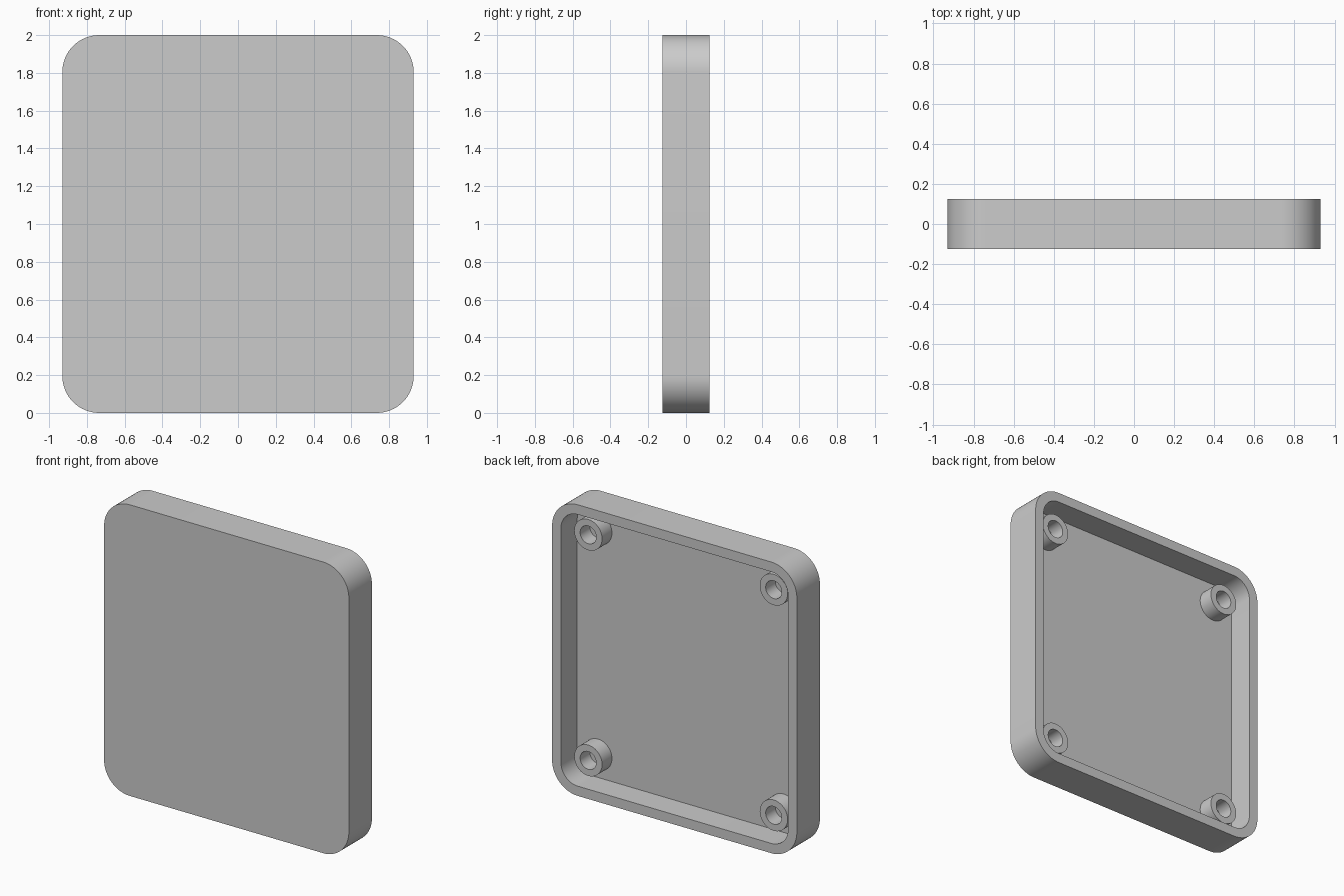
import bpy, bmesh, math

cube = bpy.data.objects.get("Cube")
if cube:
    bpy.data.objects.remove(cube, do_unlink=True)

HALF_W, HALF_H, HALF_D = 0.93, 1.0, 0.125
CORNER, WALL, FLOOR_Y = 0.195, 0.067, -0.052
BOSS_R, HOLE_R, BOSS_TOP, BOSS_INSET = 0.106, 0.061, 0.055, 0.225

grey = bpy.data.materials.new("plain grey")
grey.use_nodes = True
colour = (0.6, 0.6, 0.6, 1)
grey.diffuse_color = colour
grey.node_tree.nodes["Principled BSDF"].inputs["Base Color"].default_value = colour


def rounded_outline(inset, steps=16):
    """Rounded rectangle in x and z, shrunk by inset."""
    r = CORNER - inset
    points = []
    for quarter, (sx, sz) in enumerate([(1, 1), (-1, 1), (-1, -1), (1, -1)]):
        for i in range(steps + 1):
            a = (quarter + i / steps) * math.pi / 2
            points.append((sx * (HALF_W - CORNER) + r * math.cos(a),
                           HALF_H + sz * (HALF_H - CORNER) + r * math.sin(a)))
    return points


def circle(cx, cz, r, steps=48):
    angles = [2 * math.pi * i / steps for i in range(steps)]
    return [(cx + r * math.cos(a), cz + r * math.sin(a)) for a in angles]


def loft(name, sections, cap_start=True, cap_end=True):
    """Join (outline, y) sections in order and cap the ends."""
    bm = bmesh.new()
    rings = [[bm.verts.new((x, y, z)) for x, z in outline] for outline, y in sections]
    n = len(rings[0])
    for a, b in zip(rings, rings[1:]):
        for i in range(n):
            j = (i + 1) % n
            bm.faces.new((a[i], a[j], b[j], b[i]))
    if cap_start:
        bm.faces.new(rings[0])
    if cap_end:
        bm.faces.new(rings[-1])
    bmesh.ops.recalc_face_normals(bm, faces=bm.faces)
    mesh = bpy.data.meshes.new(name)
    bm.to_mesh(mesh)
    bm.free()
    mesh.materials.append(grey)
    obj = bpy.data.objects.new(name, mesh)
    bpy.context.collection.objects.link(obj)
    bpy.ops.object.select_all(action="DESELECT")
    obj.select_set(True)
    bpy.context.view_layer.objects.active = obj
    bpy.ops.object.shade_smooth_by_angle(angle=math.radians(30))
    return obj


# Shallow tray, open at the back
outer, inner = rounded_outline(0), rounded_outline(WALL)
loft("tray_shell", [(outer, -HALF_D), (outer, HALF_D), (inner, HALF_D), (inner, FLOOR_Y)])

# Hollow screw posts in the four corners
for side, sx in (("left", 1), ("right", -1)):
    for level, sz in (("upper", 1), ("lower", -1)):
        cx, cz = sx * (HALF_W - BOSS_INSET), HALF_H + sz * (HALF_H - BOSS_INSET)
        wide, hole = circle(cx, cz, BOSS_R), circle(cx, cz, HOLE_R)
        base = FLOOR_Y - 0.01
        loft(f"{level}_{side}_screw_post",
             [(wide, base), (wide, BOSS_TOP), (hole, BOSS_TOP), (hole, FLOOR_Y + 0.002)])
